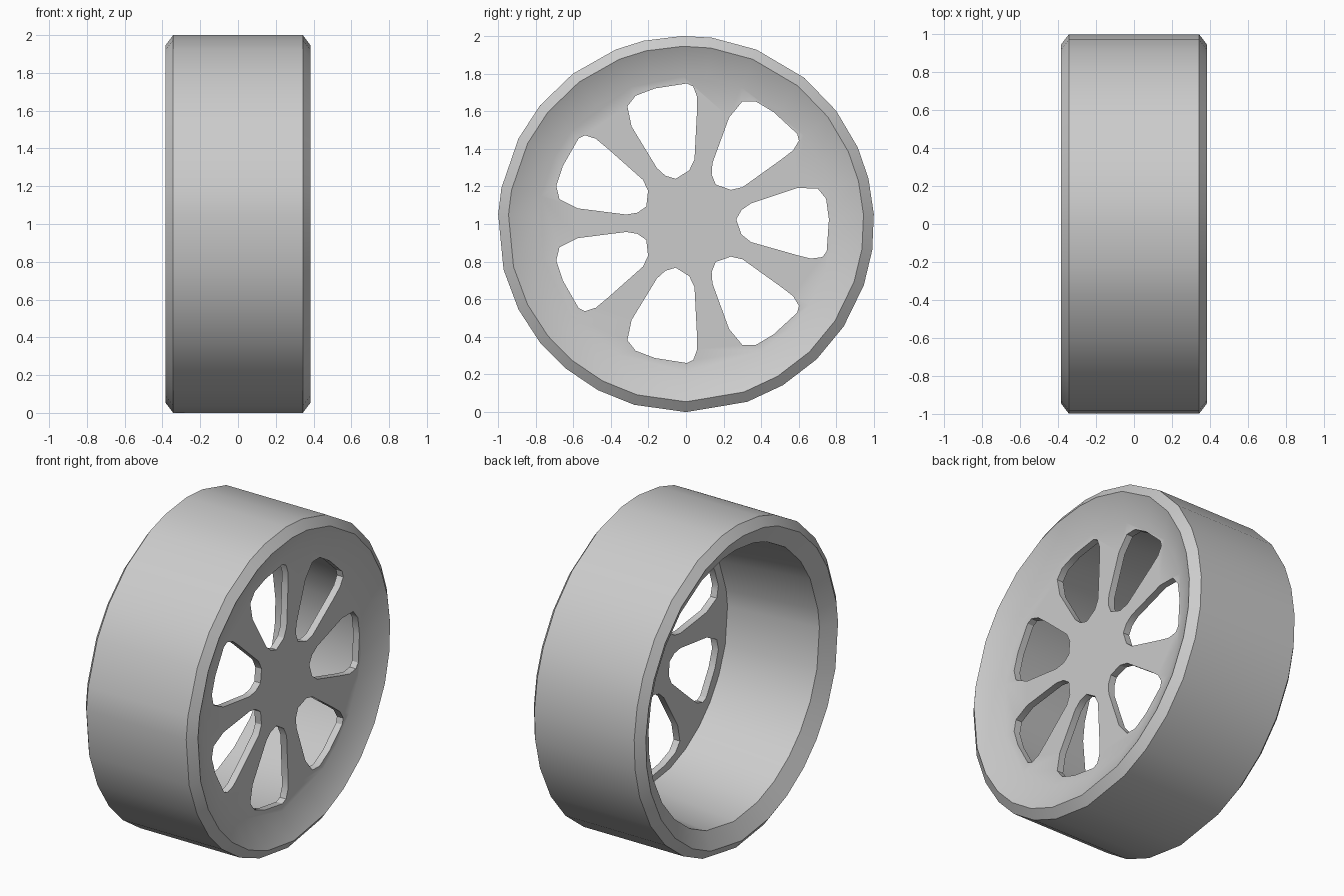
import bpy, bmesh
from math import sin, cos, radians, pi

if "Cube" in bpy.data.objects:
    bpy.data.objects.remove(bpy.data.objects["Cube"])


def make_object(name, bm):
    bmesh.ops.recalc_face_normals(bm, faces=bm.faces[:])
    mesh = bpy.data.meshes.new(name)
    bm.to_mesh(mesh)
    bm.free()
    obj = bpy.data.objects.new(name, mesh)
    bpy.context.collection.objects.link(obj)
    return obj


# Slightly uneven low-poly rim: (x, radius) profile spun about the x axis
angles = [3, 14, 24, 37, 51, 68, 82, 91, 103, 112, 127, 141, 153, 169, 177,
          194, 207, 219, 230, 242, 254, 270, 289, 301, 314, 327, 341, 352]
profile = [(0.303, 0.785), (0.385, 0.945), (0.343, 1.0), (-0.343, 1.0),
           (-0.385, 0.945), (-0.33, 0.84), (0.26, 0.78)]
bm = bmesh.new()
rings = [[bm.verts.new((x, r * cos(radians(a)), 1 + r * sin(radians(a))))
          for a in angles] for x, r in profile]
n = len(angles)
for r0, r1 in zip(rings, rings[1:]):
    for i in range(n):
        j = (i + 1) % n
        bm.faces.new((r0[i], r0[j], r1[j], r1[i]))
bm.faces.new(rings[0])    # outer face of the spoke disc
bm.faces.new(rings[-1])   # inner face of the spoke disc
wheel = make_object("wheel", bm)

# Seven rounded wedge cutters between the spokes, lower ones mirrored
wedge = [(0.247, 0.02), (0.275, 0.07), (0.325, 0.105), (0.57, 0.187),
         (0.68, 0.185), (0.725, 0.13), (0.74, 0.02), (0.728, -0.15),
         (0.705, -0.18), (0.645, -0.188), (0.565, -0.168), (0.325, -0.10),
         (0.275, -0.06)]
bm = bmesh.new()
for k in range(-3, 4):
    c, s = cos(2 * pi * k / 7), sin(2 * pi * k / 7)
    flip = -1 if k < 0 else 1
    ends = [[bm.verts.new((x, 0.02 + u * c - flip * v * s,
                           1.004 + u * s + flip * v * c))
             for u, v in wedge] for x in (0.1, 0.5)]
    m = len(wedge)
    for i in range(m):
        j = (i + 1) % m
        bm.faces.new((ends[0][i], ends[0][j], ends[1][j], ends[1][i]))
    bm.faces.new(ends[0])
    bm.faces.new(ends[1])
cutter = make_object("spoke_gap_cutter", bm)
cutter.hide_render = True

# Cut the gaps, then remove the helper
cut = wheel.modifiers.new("spoke_gaps", 'BOOLEAN')
cut.operation = 'DIFFERENCE'
cut.solver = 'EXACT'
cut.object = cutter
bpy.ops.object.select_all(action='DESELECT')
wheel.select_set(True)
bpy.context.view_layer.objects.active = wheel
bpy.ops.object.modifier_apply(modifier=cut.name)
bpy.data.objects.remove(cutter, do_unlink=True)

# Smooth tread, crisp chamfers
bpy.ops.object.shade_smooth_by_angle(angle=radians(32))
